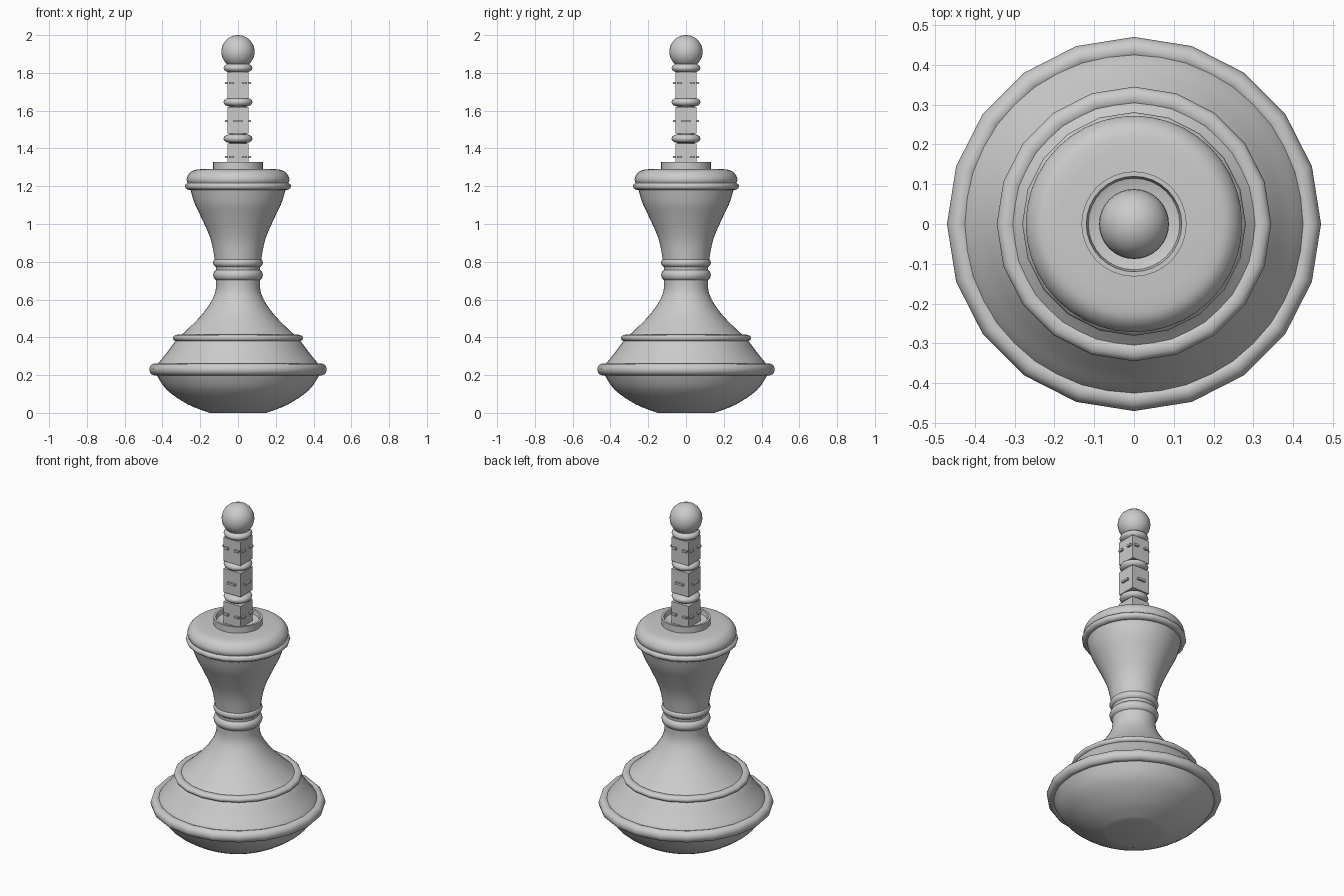
import bpy, bmesh, math

if "Cube" in bpy.data.objects:
    bpy.data.objects.remove(bpy.data.objects["Cube"])


def finish(name, bm, angle=None):
    bmesh.ops.remove_doubles(bm, verts=bm.verts, dist=1e-5)
    bmesh.ops.recalc_face_normals(bm, faces=bm.faces)
    me = bpy.data.meshes.new(name)
    bm.to_mesh(me)
    bm.free()
    ob = bpy.data.objects.new(name, me)
    bpy.context.collection.objects.link(ob)
    if angle:
        bpy.ops.object.select_all(action='DESELECT')
        ob.select_set(True)
        bpy.context.view_layer.objects.active = ob
        bpy.ops.object.shade_smooth_by_angle(angle=math.radians(angle))
    return ob


def lathe(name, pts, steps=40, angle=50, closed=False):
    bm = bmesh.new()
    vs = [bm.verts.new((r, 0, z)) for r, z in pts]
    edges = [bm.edges.new(p) for p in zip(vs, vs[1:])]
    if closed:
        edges.append(bm.edges.new((vs[-1], vs[0])))
    bmesh.ops.spin(bm, geom=vs + edges, cent=(0, 0, 0), axis=(0, 0, 1),
                   angle=math.tau, steps=steps, use_merge=False)
    return finish(name, bm, angle)


def ring(name, outer, half_w, half_h, z, steps=20):
    pts = [(outer - half_w + half_w * math.cos(i * math.tau / 12),
            z + half_h * math.sin(i * math.tau / 12)) for i in range(12)]
    return lathe(name, pts, steps, 80, True)


def curve(pts, n=4):
    """Catmull-Rom smoothing of a short profile."""
    p = [pts[0]] + pts + [pts[-1]]
    out = []
    for a, b, c, d in zip(p, p[1:], p[2:], p[3:]):
        for k in range(n):
            t = k / n
            out.append(tuple(0.5 * (2*b[i] + (c[i]-a[i])*t + (2*a[i]-5*b[i]+4*c[i]-d[i])*t*t
                             + (3*b[i]-a[i]-3*c[i]+d[i])*t**3) for i in (0, 1)))
    return out + [pts[-1]]


def boxes(name, items):
    bm = bmesh.new()
    for (x, y, z), size in items:
        g = bmesh.ops.create_cube(bm, size=1)
        bmesh.ops.scale(bm, vec=size, verts=g['verts'])
        bmesh.ops.translate(bm, vec=(x, y, z), verts=g['verts'])
    return finish(name, bm)


# bulbous base, with a slight dimple underneath
lathe("base_bowl", [(0, .01)] + curve([(.15, 0), (.265, .045), (.375, .12), (.43, .2),
      (.438, .23), (.42, .265), (.38, .315), (.335, .375), (.31, .40)]))
# flared lower neck
lathe("lower_neck", curve([(.315, .40), (.27, .44), (.2, .51), (.148, .58), (.119, .645), (.118, .72)]))
# upper flared cup
lathe("upper_cup", curve([(.112, .72), (.123, .81), (.145, .92), (.192, 1.03), (.23, 1.11), (.257, 1.2)]))
# rounded cap on the cup
lathe("cup_cap", curve([(.257, 1.2), (.272, 1.232), (.262, 1.262), (.235, 1.284), (.19, 1.291)]) + [(0, 1.291)])

# decorative rings
ring("base_ring", .47, .03, .032, .23)
ring("shoulder_ring", .345, .025, .018, .396)
ring("neck_ring_lower", .132, .035, .033, .73, 32)
ring("neck_ring_upper", .132, .035, .028, .795, 32)
ring("cap_ring", .281, .025, .02, 1.2)

# hollow collar holding the stem
lathe("stem_collar", [(.132, 1.28), (.132, 1.328), (.12, 1.328), (.115, 1.305), (.095, 1.298), (0, 1.298)], 32, 40)

# square stem blocks with raised dashes on all four faces
for i, (z, h) in enumerate([(1.36, .13), (1.55, .14), (1.735, .14)]):
    boxes(f"stem_block_{i + 1}", [((0, 0, z), (.113, .113, h))])
    zd = z + (.012 if i == 2 else -.005)
    offs = [0] if i == 1 else [-.034, .034]
    w = .05 if i == 1 else .028
    items = []
    for s in (-1, 1):
        for o in offs:
            items.append(((o, s * .06, zd), (w, .016, .012)))
            items.append(((s * .06, o, zd), (.016, w, .012)))
    boxes(f"block_dashes_{i + 1}", items)

# stem beads and core
for i, z in enumerate([1.452, 1.645, 1.826]):
    ring(f"stem_bead_{i + 1}", .077, .035, .023, z, 32)
lathe("stem_core", [(0, 1.3), (.045, 1.3), (.045, 1.85), (0, 1.85)], 24, 40)

# ball finial
bm = bmesh.new()
bmesh.ops.create_uvsphere(bm, u_segments=32, v_segments=16, radius=.088)
finish("ball_finial", bm, 60).location.z = 1.912
